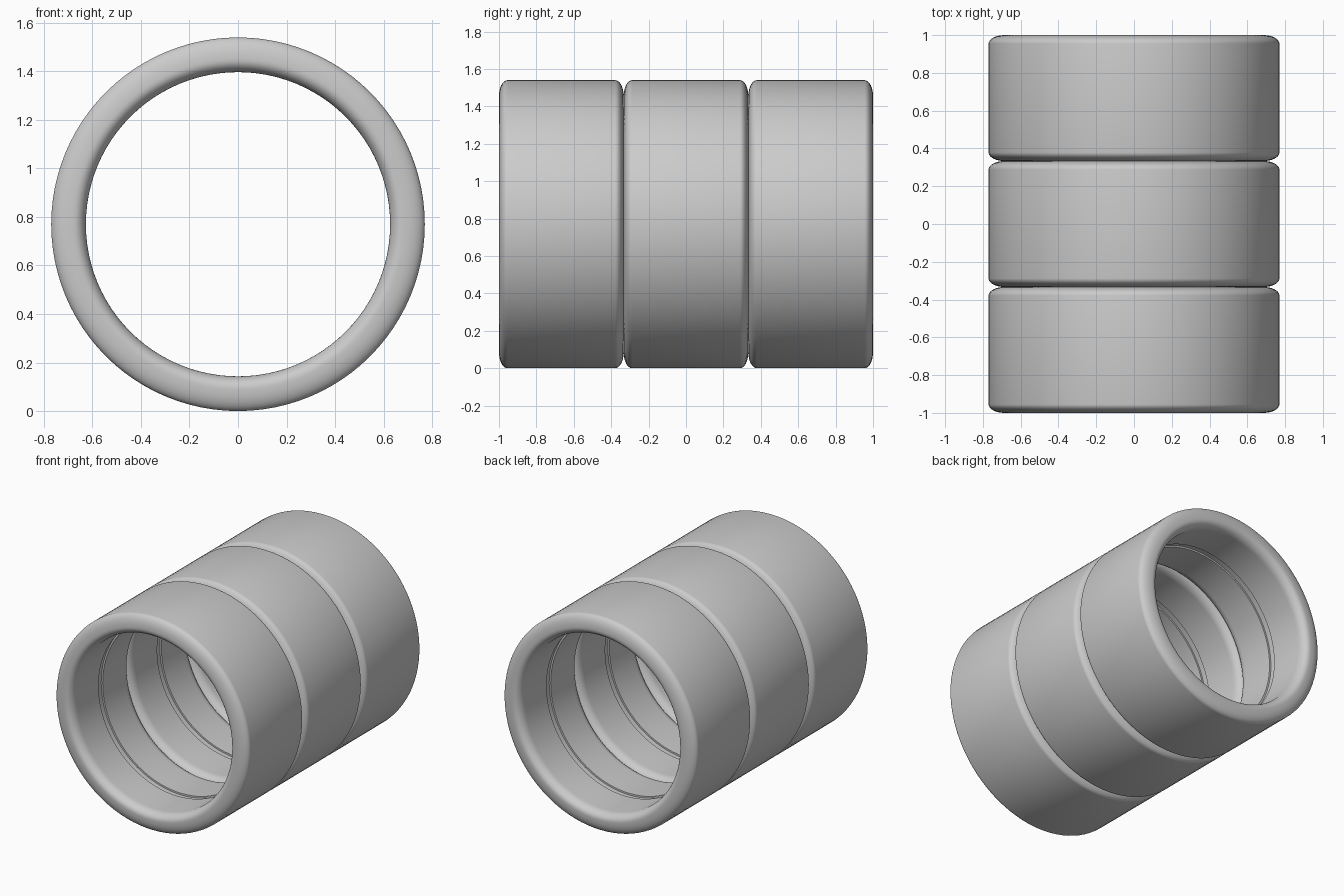
import bpy, bmesh, math

if "Cube" in bpy.data.objects:
    bpy.data.objects.remove(bpy.data.objects["Cube"])

R_OUT, R_IN, HALF = 0.77, 0.627, 1 / 3
CZ, SEG = 0.77, 96


def arc(cy, cr, ry, rr, a0, a1, n=8):
    # elliptical corner in the (offset along axis, radius) plane
    return [(cy + ry * math.cos(a0 + (a1 - a0) * i / n),
             cr + rr * math.sin(a0 + (a1 - a0) * i / n)) for i in range(n + 1)]


def tyre_profile():
    # right half: tread shoulder, sidewall, inner lip, shallow seam groove
    half = arc(HALF - 0.045, R_OUT - 0.085, 0.045, 0.085, math.pi / 2, 0)
    half += arc(HALF - 0.065, R_IN + 0.05, 0.065, 0.05, 0, -math.pi / 2)
    half += [(0.024, R_IN), (0.024, R_IN + 0.012)]
    return half + [(-y, r) for y, r in reversed(half)]


def make_tyre(name, y0):
    bm = bmesh.new()
    prof = tyre_profile()
    rings = []
    for s in range(SEG):
        a = 2 * math.pi * s / SEG
        rings.append([bm.verts.new((r * math.cos(a), y, r * math.sin(a)))
                      for y, r in prof])
    n = len(prof)
    for s in range(SEG):
        A, B = rings[s], rings[(s + 1) % SEG]
        for i in range(n):
            j = (i + 1) % n
            bm.faces.new((A[i], A[j], B[j], B[i]))
    bmesh.ops.recalc_face_normals(bm, faces=bm.faces)
    me = bpy.data.meshes.new(name)
    bm.to_mesh(me)
    bm.free()
    ob = bpy.data.objects.new(name, me)
    ob.location = (0, y0, CZ)
    bpy.context.collection.objects.link(ob)
    bpy.ops.object.select_all(action='DESELECT')
    ob.select_set(True)
    bpy.context.view_layer.objects.active = ob
    bpy.ops.object.shade_smooth_by_angle(angle=math.radians(35))


# three tyres side by side
for name, k in (("front_tyre", -1), ("middle_tyre", 0), ("back_tyre", 1)):
    make_tyre(name, k * 2 * HALF)
